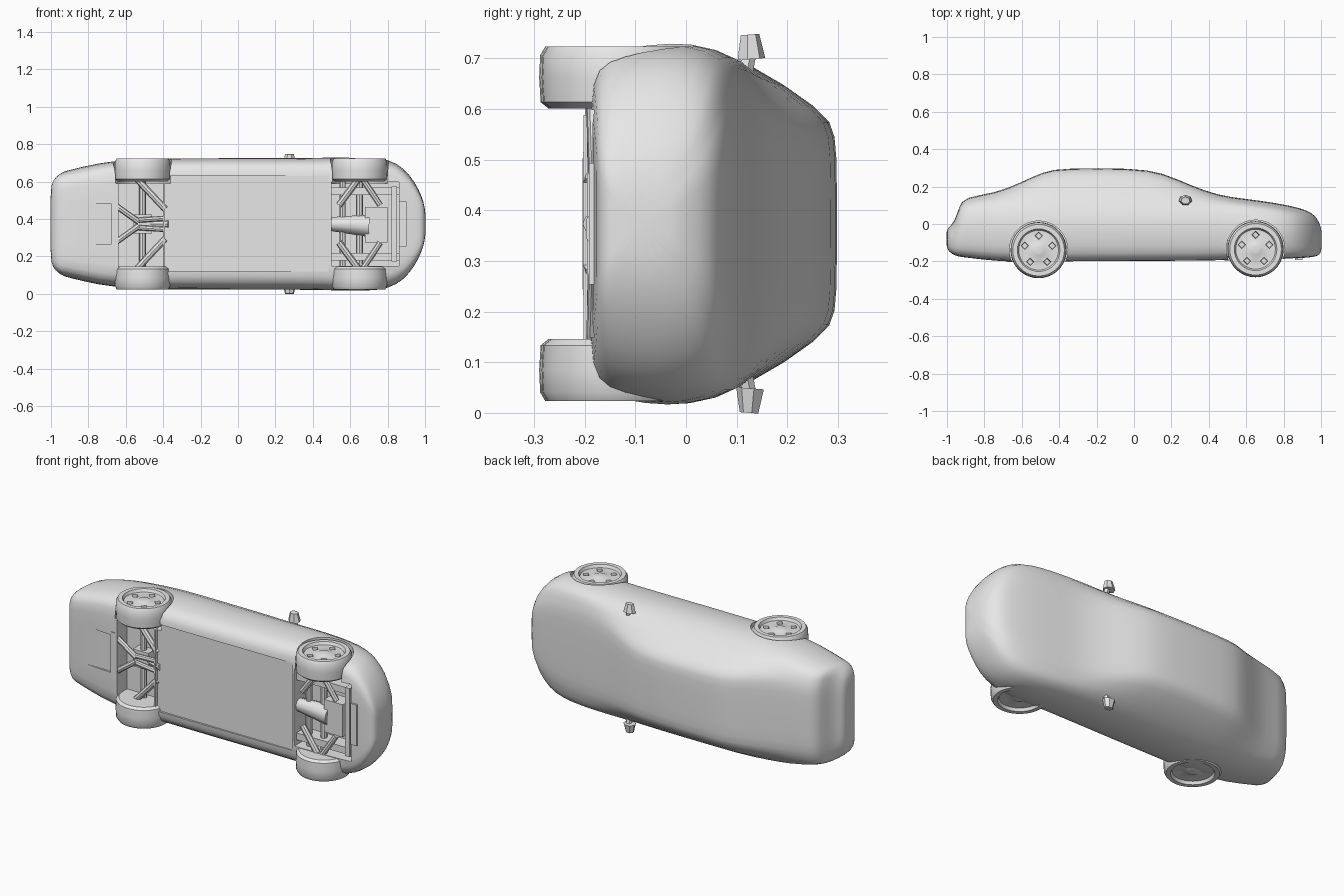
import bpy, bmesh, math
from mathutils import Vector, Matrix

old = bpy.data.objects.get("Cube")
if old:
    bpy.data.objects.remove(old, do_unlink=True)

ZC = 0.3735  # car lies on its side: length x, height y, width z about this centre
GREY = (0.8, 0.8, 0.8, 1)
mat = bpy.data.materials.new("plain grey")
mat.use_nodes = True
mat.diffuse_color = GREY
mat.node_tree.nodes["Principled BSDF"].inputs["Base Color"].default_value = GREY


def finish(name, bm, smooth=None):
    bmesh.ops.recalc_face_normals(bm, faces=bm.faces[:])
    me = bpy.data.meshes.new(name)
    bm.to_mesh(me)
    bm.free()
    ob = bpy.data.objects.new(name, me)
    bpy.context.collection.objects.link(ob)
    me.materials.append(mat)
    if smooth:
        shade(ob, smooth)
    return ob


def activate(ob):
    bpy.ops.object.select_all(action='DESELECT')
    ob.select_set(True)
    bpy.context.view_layer.objects.active = ob


def shade(ob, angle):
    activate(ob)
    bpy.ops.object.shade_smooth_by_angle(angle=math.radians(angle))


def loft(rings):
    bm = bmesh.new()
    vs = [[bm.verts.new(p) for p in r] for r in rings]
    n = len(vs[0])
    for a, b in zip(vs, vs[1:]):
        for i in range(n):
            j = (i + 1) % n
            bm.faces.new((a[i], a[j], b[j], b[i]))
    bm.faces.new(vs[0])
    bm.faces.new(vs[-1])
    return bm


def box(name, x0, x1, y0, y1, z0, z1):
    # z is measured from the car's centre plane
    bm = bmesh.new()
    bmesh.ops.create_cube(bm, size=1)
    for v in bm.verts:
        v.co = Vector(((x0 + x1) / 2 + v.co.x * (x1 - x0),
                       (y0 + y1) / 2 + v.co.y * (y1 - y0),
                       ZC + (z0 + z1) / 2 + v.co.z * (z1 - z0)))
    return finish(name, bm)


def rod(name, a, b, r1, r2=None, sides=8):
    a, b = Vector(a), Vector(b)
    d = b - a
    bm = bmesh.new()
    bmesh.ops.create_cone(bm, cap_ends=True, segments=sides, radius1=r1,
                          radius2=r1 if r2 is None else r2, depth=d.length)
    rot = d.to_track_quat('Z', 'Y').to_matrix().to_4x4()
    mid = (a + b) / 2 + Vector((0, 0, ZC))
    bm.transform(Matrix.Translation(mid) @ rot)
    return finish(name, bm, 40)


def cut(ob, cutter):
    cutter.hide_render = True
    m = ob.modifiers.new("cut", 'BOOLEAN')
    m.operation = 'DIFFERENCE'
    m.solver = 'EXACT'
    m.object = cutter
    activate(ob)
    bpy.ops.object.modifier_apply(modifier=m.name)
    bpy.data.objects.remove(cutter, do_unlink=True)


# Body stations: x, underside, top, half width, half width of the top
stations = [
    (-1.004, -.12, -.04, .19, .16), (-.99, -.148, -.018, .235, .2),
    (-.96, -.168, .008, .265, .23), (-.935, -.174, .09, .28, .225),
    (-.91, -.178, .143, .288, .23), (-.74, -.198, .162, .33, .245),
    (-.60, -.203, .222, .343, .237), (-.48, -.203, .28, .35, .228),
    (-.38, -.203, .297, .353, .222), (0.0, -.202, .297, .354, .218),
    (.15, -.2, .274, .354, .22), (.30, -.2, .206, .354, .245),
    (.45, -.197, .15, .356, .275), (.60, -.193, .132, .36, .285),
    (.75, -.19, .112, .36, .275), (.85, -.185, .092, .33, .25),
    (.92, -.18, .073, .265, .205), (.97, -.175, .045, .18, .14),
    (.992, -.165, .0, .12, .09), (1.004, -.14, -.03, .06, .045)]


def section(x, yb, yt, w, wt):
    ys = min(.115, yt - .2 * min(yt - yb, .16))
    h = ys - yb
    e = min(.02, .15 * (yt - yb))
    half = [(yb, .5 * w), (yb, .83 * w), (yb + .12 * h, .95 * w), (yb + .4 * h, .99 * w),
            (yb + .68 * h, w), (ys, .925 * w), (yt - e, wt), (yt, .82 * wt), (yt + .002, .4 * wt)]
    return [(x, y, ZC + z) for y, z in half] + [(x, y, ZC - z) for y, z in reversed(half)]


body = finish("body", loft([section(*s) for s in stations]))
sub = body.modifiers.new("smooth", 'SUBSURF')
sub.levels = sub.render_levels = 1
activate(body)
bpy.ops.object.modifier_apply(modifier=sub.name)

# Underside recesses: floor pan, rear suspension bay, engine bay, boot pan
cut(body, box("floor_cutter", -.39, .485, -.4, -.188, -.255, .255))
cut(body, box("rear_bay_cutter", -.64, -.40, -.4, -.11, -.23, .23))
cut(body, box("engine_bay_cutter", .50, .86, -.4, -.09, -.225, .225))
cut(body, box("boot_pan_cutter", -.90, -.68, -.4, -.186, -.11, .11))

# Wheel wells and wheels
R, WIDTH = .15, .122
axles = {"rear": (-.51, -.140), "front": (.65, -.135)}
profile = [(.05, 0), (.132, 0), (.147, .012), (R, .06), (.148, .105), (.138, WIDTH),
           (.114, WIDTH), (.106, .106), (.045, .104), (.03, .112), (.012, .113)]
SEG = 36
for place, (ax, ay) in axles.items():
    for side, s in (("left", -1), ("right", 1)):
        cut(body, rod("well_cutter", (ax, ay, s * .215), (ax, ay, s * .45), R + .006, sides=40))
        rings = [[(ax + r * math.cos(2 * math.pi * i / SEG),
                   ay + r * math.sin(2 * math.pi * i / SEG),
                   ZC + s * (.228 + h)) for i in range(SEG)] for r, h in profile]
        wheel = finish(f"{place}_{side}_wheel", loft(rings))
        # Five openings between the spokes
        for k in range(5):
            t = math.radians(90 + 72 * k)
            px, py = ax + .077 * math.cos(t), ay + .077 * math.sin(t)
            cut(wheel, rod("opening_cutter", (px, py, s * .30), (px, py, s * .38), .017, .025, 4))
        shade(wheel, 35)
shade(body, 35)

# Door mirrors
for side, s in (("left", -1), ("right", 1)):
    rod(f"{side}_mirror_arm", (.29, .115, s * .29), (.28, .125, s * .345), .016, sides=6)
    m = rod(f"{side}_mirror", (.275, .128, s * .325), (.275, .125, s * .3735), .036, .024, 7)
    for v in m.data.vertices:
        v.co.y = .127 + (v.co.y - .127) * .8

# Engine bay parts
rod("gearbox", (.48, -.145, 0), (.70, -.14, -.01), .035, .06, 10)
box("engine_sump", .68, .80, -.178, -.09, -.10, .09)
box("front_crossmember", .82, .85, -.185, -.12, -.20, .20)
box("radiator_support", .86, .90, -.192, -.17, -.12, .12)
rod("steering_rack", (.56, -.14, -.24), (.56, -.14, .24), .016)
for side, s in (("left", -1), ("right", 1)):
    box(f"{side}_front_rail", .49, .87, -.175, -.09, s * .175 - .02, s * .175 + .02)
    rod(f"{side}_front_axle", (.65, -.135, s * .04), (.65, -.135, s * .25), .018)
    rod(f"{side}_front_arm", (.54, -.175, s * .10), (.65, -.18, s * .25), .018)
    rod(f"{side}_front_brace", (.76, -.175, s * .10), (.66, -.18, s * .25), .016)

# Rear suspension
box("differential", -.56, -.46, -.17, -.10, -.05, .05)
rod("propshaft", (-.47, -.15, 0), (-.37, -.185, 0), .02)
for side, s in (("left", -1), ("right", 1)):
    rod(f"{side}_rear_axle", (-.51, -.14, 0), (-.51, -.14, s * .25), .018)
    rod(f"{side}_trailing_arm", (-.39, -.185, s * .08), (-.54, -.17, s * .24), .018)
    rod(f"{side}_subframe_bar", (-.67, -.185, s * .11), (-.53, -.18, s * .01), .016)
    rod(f"{side}_subframe_brace", (-.53, -.18, s * .02), (-.39, -.188, s * .03), .014)
box("subframe_crossbar", -.68, -.65, -.204, -.16, -.13, .13)
